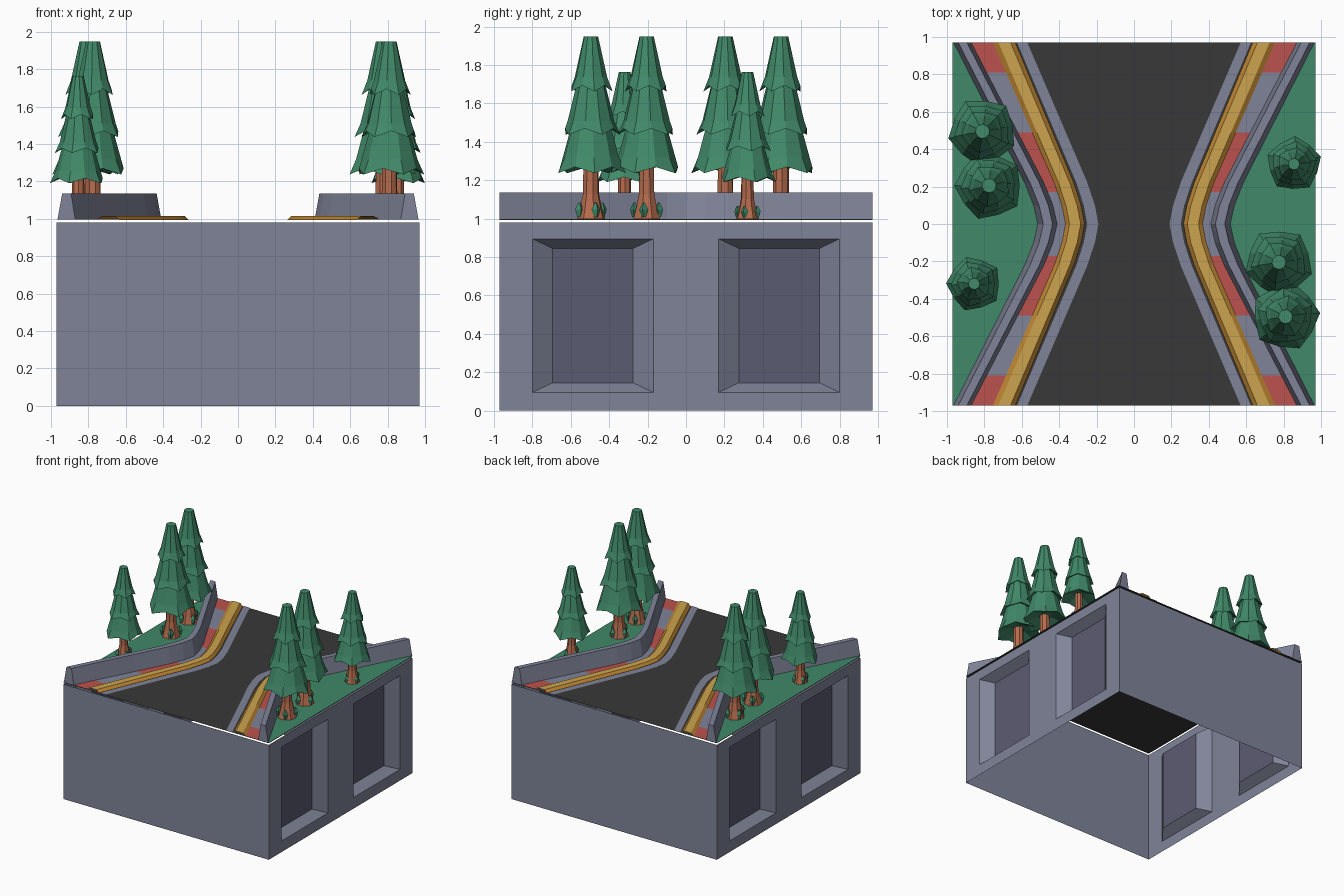
import bpy, bmesh, math, random
from mathutils import Vector

if "Cube" in bpy.data.objects:
    bpy.data.objects.remove(bpy.data.objects["Cube"])

random.seed(4)


def mat(name, r, g, b):
    m = bpy.data.materials.new(name)
    m.diffuse_color = (r, g, b, 1)
    m.use_nodes = True
    m.node_tree.nodes["Principled BSDF"].inputs["Base Color"].default_value = m.diffuse_color
    return m


STONE = mat("blue grey stone", .215, .23, .315)
PANEL = mat("dark purple panel", .105, .105, .17)
ROAD = mat("asphalt", .04, .04, .04)
RED = mat("red stripe", .50, .085, .075)
GOLD = mat("gold rail", .60, .37, .075)
ORANGE = mat("orange rail edge", .50, .23, .03)
GREEN = mat("green", .052, .25, .14)
BARK = mat("bark", .47, .15, .075)


def finish(bm, name, mats, closed=False):
    if closed:
        bmesh.ops.recalc_face_normals(bm, faces=bm.faces)
    me = bpy.data.meshes.new(name)
    bm.to_mesh(me)
    bm.free()
    for m in mats:
        me.materials.append(m)
    ob = bpy.data.objects.new(name, me)
    bpy.context.collection.objects.link(ob)
    return ob


def quad(bm, pts, mi=0):
    f = bm.faces.new([bm.verts.new(p) for p in pts])
    f.material_index = mi
    f.normal_update()
    return f


# --- open-bottomed base: plain front and back, two recessed panels per side
H, TOP = .97, .98
bm = bmesh.new()
for s in (-1, 1):
    quad(bm, [(-H, s * H, 0), (H, s * H, 0), (H, s * H, TOP), (-H, s * H, TOP)])
    ycuts, zcuts = [-H, -.8, -.17, .17, .8, H], [0, .095, .895, TOP]
    for i in range(5):
        for j in range(3):
            y0, y1, z0, z1 = ycuts[i], ycuts[i + 1], zcuts[j], zcuts[j + 1]
            outer = [(s * H, y, z) for y, z in ((y0, z0), (y1, z0), (y1, z1), (y0, z1))]
            if j == 1 and i in (1, 3):
                a, b, d = .105, .05, s * (H - .08)
                inner = [(d, y0 + a, z0 + b), (d, y1 - a, z0 + b), (d, y1 - a, z1 - b), (d, y0 + a, z1 - b)]
                quad(bm, inner, 1)
                for k in range(4):
                    n = (k + 1) % 4
                    quad(bm, [outer[k], outer[n], inner[n], inner[k]])
            else:
                quad(bm, outer)
for f in bm.faces:
    c = f.calc_center_median()
    out = Vector((0, c.y, 0)) if abs(c.y) > .969 and abs(f.normal.y) > .9 else Vector((c.x, 0, 0))
    if f.normal.dot(out) < 0:
        f.normal_flip()
bmesh.ops.remove_doubles(bm, verts=bm.verts, dist=1e-4)
finish(bm, "base_walls", [STONE, PANEL])

# --- asphalt sheet over the whole top
bm = bmesh.new()
quad(bm, [(-H, -H, .994), (H, -H, .994), (H, H, .994), (-H, H, .994)])
finish(bm, "road", [ROAD])

# --- curved strips along both road sides
KEYS = [(0, 0), (.1, .05), (.22, .155), (H, 1)]


def curve(y):
    y = abs(y)
    for (a, sa), (b, sb) in zip(KEYS, KEYS[1:]):
        if y <= b + 1e-6:
            return sa + (sb - sa) * (y - a) / (b - a)
    return 1


YS = [0, .1, .17, .22, .49, .81, H]
YS = [-y for y in YS[:0:-1]] + YS


def strip(name, profile, mats, rule=None, closed=False):
    """profile points: (x at the waist, x at the ends, z)"""
    bm = bmesh.new()
    for s in (-1, 1):
        rows = [[bm.verts.new((s * (a + (b - a) * curve(y)), y, z)) for a, b, z in profile] for y in YS]
        n = len(profile)
        for r, q in zip(rows, rows[1:]):
            for k in range(n if closed else n - 1):
                l = (k + 1) % n
                f = bm.faces.new((r[k], r[l], q[l], q[k]))
                f.normal_update()
                if f.normal.z < 0:
                    f.normal_flip()
                if rule:
                    f.material_index = rule(f, k)
        if closed:
            bm.faces.new(rows[0])
            bm.faces.new(rows[-1])
    return finish(bm, name, mats, closed)


def is_red(f, k):
    y = abs(f.calc_center_median().y)
    return int(.17 < y < .49 or y > .81)


strip("road_edge_line", [(.19, .57, .998), (.25, .625, .998)], [STONE])
strip("striped_kerb", [(.355, .745, .999), (.43, .89, .999)], [STONE, RED], is_red)
strip("gold_rail", [(.265, .635, .994), (.285, .66, 1.015), (.345, .725, 1.015), (.37, .76, .996)],
      [GOLD, ORANGE], lambda f, k: int(k != 1))
strip("grass", [(.50, .95, .999), (H, H, .999)], [GREEN])
strip("barrier", [(.41, .87, .996), (.435, .893, 1.135), (.485, .94, 1.135), (.515, .965, .996)],
      [STONE], closed=True)


# --- low-poly fir trees
def rings(bm, profile, n, cx, cy, z0, k, mi, phase=0, wave=0):
    """lathe: profile (radius, height, hem flag); hem points zigzag in height"""
    prev = None
    for r, z, hem in profile:
        row = []
        for i in range(n):
            a = math.tau * i / n + phase
            rr = r * (1 + (wave * .8 * (-1) ** i if hem else 0))
            dz = wave * .2 * (-1) ** (i + 1) if hem else 0
            row.append(bm.verts.new((cx + k * rr * math.cos(a), cy + k * rr * math.sin(a), z0 + k * (z + dz))))
        if prev:
            for i in range(n):
                j = (i + 1) % n
                bm.faces.new((prev[i], prev[j], row[j], row[i])).material_index = mi
        else:
            bm.faces.new(row[::-1]).material_index = mi
        prev = row
    bm.faces.new(prev).material_index = mi


TRUNK = [(.075, 0, 0), (.058, .06, 0), (.043, .13, 0), (.04, .30, 0)]
TIERS = [
    [(.06, .30, 0), (.175, .255, 1), (.15, .32, 0), (.10, .50, 0)],
    [(.05, .50, 0), (.145, .455, 1), (.122, .51, 0), (.07, .72, 0)],
    [(.04, .72, 0), (.108, .68, 1), (.085, .74, 0), (.038, .95, 0)],
]


def tree(name, x, y, k):
    bm = bmesh.new()
    rings(bm, TRUNK, 8, x, y, .998, k, 1, random.random())
    for t in TIERS:
        rings(bm, t, 10, x, y, .998, k, 0, random.random(), .08)
    # small leaf tufts round the trunk foot
    ph = random.random() * 6
    for i in range(4):
        a = ph + i * math.tau / 4
        rings(bm, [(.012, .01, 0), (.024, .05, 0), (.006, .085, 0)], 4,
              x + k * .065 * math.cos(a), y + k * .065 * math.sin(a), .998, k, 0, a)
    finish(bm, name, [GREEN, BARK], True)


# the two groups are half-turn copies of each other
for side, s in (("right", 1), ("left", -1)):
    tree("tall_fir_front_" + side, s * .81, s * -.495, 1)
    tree("tall_fir_middle_" + side, s * .775, s * -.205, 1)
    tree("small_fir_" + side, s * .855, s * .32, .805)
